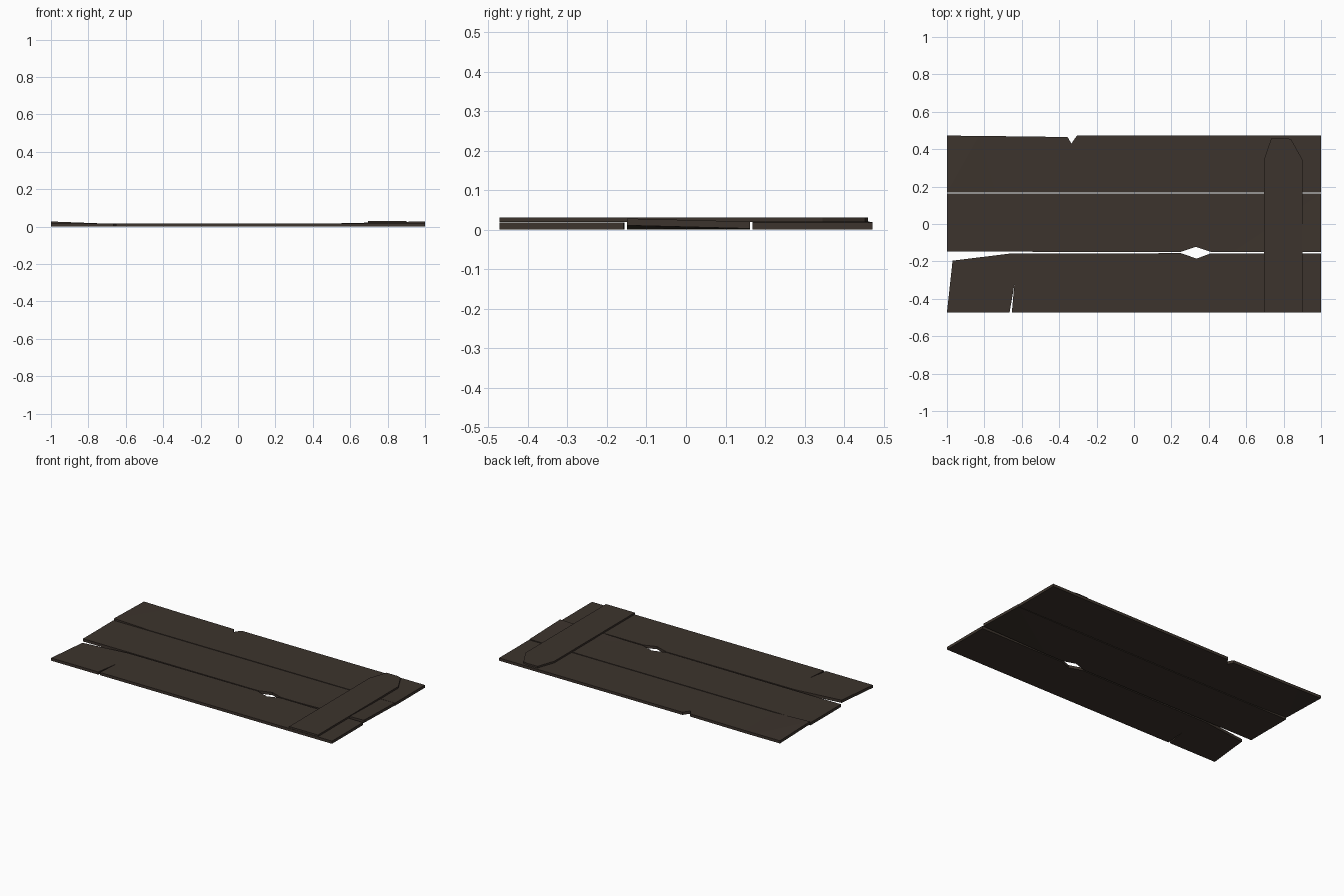
import bpy, bmesh

if "Cube" in bpy.data.objects:
    bpy.data.objects.remove(bpy.data.objects["Cube"])

wood = bpy.data.materials.new("dark weathered wood")
wood.diffuse_color = (0.046, 0.034, 0.026, 1)
wood.use_nodes = True
wood.node_tree.nodes["Principled BSDF"].inputs["Base Color"].default_value = wood.diffuse_color


def board(name, outline, z0, z1, cuts=(), lift=None):
    """Extrude an outline into a board, optionally cutting it across and warping it."""
    bm = bmesh.new()
    face = bm.faces.new([bm.verts.new((x, y, z0)) for x, y in outline])
    ext = bmesh.ops.extrude_face_region(bm, geom=[face], use_keep_orig=True)
    for v in ext["geom"]:
        if isinstance(v, bmesh.types.BMVert):
            v.co.z = z1
    for cx in cuts:
        bmesh.ops.bisect_plane(bm, geom=bm.verts[:] + bm.edges[:] + bm.faces[:],
                               plane_co=(cx, 0, 0), plane_no=(1, 0, 0))
    if lift:
        for v in bm.verts:
            v.co.z += lift(v.co.x, v.co.y)
    bmesh.ops.recalc_face_normals(bm, faces=bm.faces)
    bmesh.ops.triangulate(bm, faces=bm.faces)
    me = bpy.data.meshes.new(name)
    bm.to_mesh(me)
    bm.free()
    me.materials.append(wood)
    ob = bpy.data.objects.new(name, me)
    bpy.context.collection.objects.link(ob)
    return ob


T = 0.0175  # plank thickness

# front plank: broken left end, split and half of the knot hole
board("front_plank", [
    (-1, -0.4725), (-0.665, -0.4725), (-0.64, -0.325), (-0.653, -0.4725),
    (1, -0.4725), (1, -0.158), (0.41, -0.157), (0.335, -0.185),
    (0.25, -0.156), (-0.67, -0.159), (-0.97, -0.196)], 0, T)

# middle plank: other half of the knot hole, right front corner warped up
board("middle_plank", [
    (-1, -0.148), (0.25, -0.149), (0.33, -0.122), (0.41, -0.149),
    (1, -0.149), (1, 0.162), (-1, 0.162)], 0, T, cuts=(0.53,),
    lift=lambda x, y: max(0, (x - 0.53) / 0.47) * (0.0025 + 0.008 * (0.162 - y) / 0.311))

# back plank: notched rear edge, left inner corner warped up
board("back_plank", [
    (-1, 0.168), (1, 0.168), (1, 0.4725), (-0.305, 0.4725),
    (-0.335, 0.43), (-0.355, 0.465), (-0.83, 0.471), (-1, 0.4725)], 0, T,
    cuts=(-0.74,),
    lift=lambda x, y: max(0, (-0.74 - x) / 0.26) * (0.002 + 0.008 * (0.4725 - y) / 0.3045))

# cross batten with a clipped rear end
board("cross_batten", [
    (0.695, -0.4725), (0.9, -0.4725), (0.9, 0.345), (0.84, 0.453),
    (0.81, 0.461), (0.735, 0.461), (0.695, 0.345)], 0.019, 0.03)
